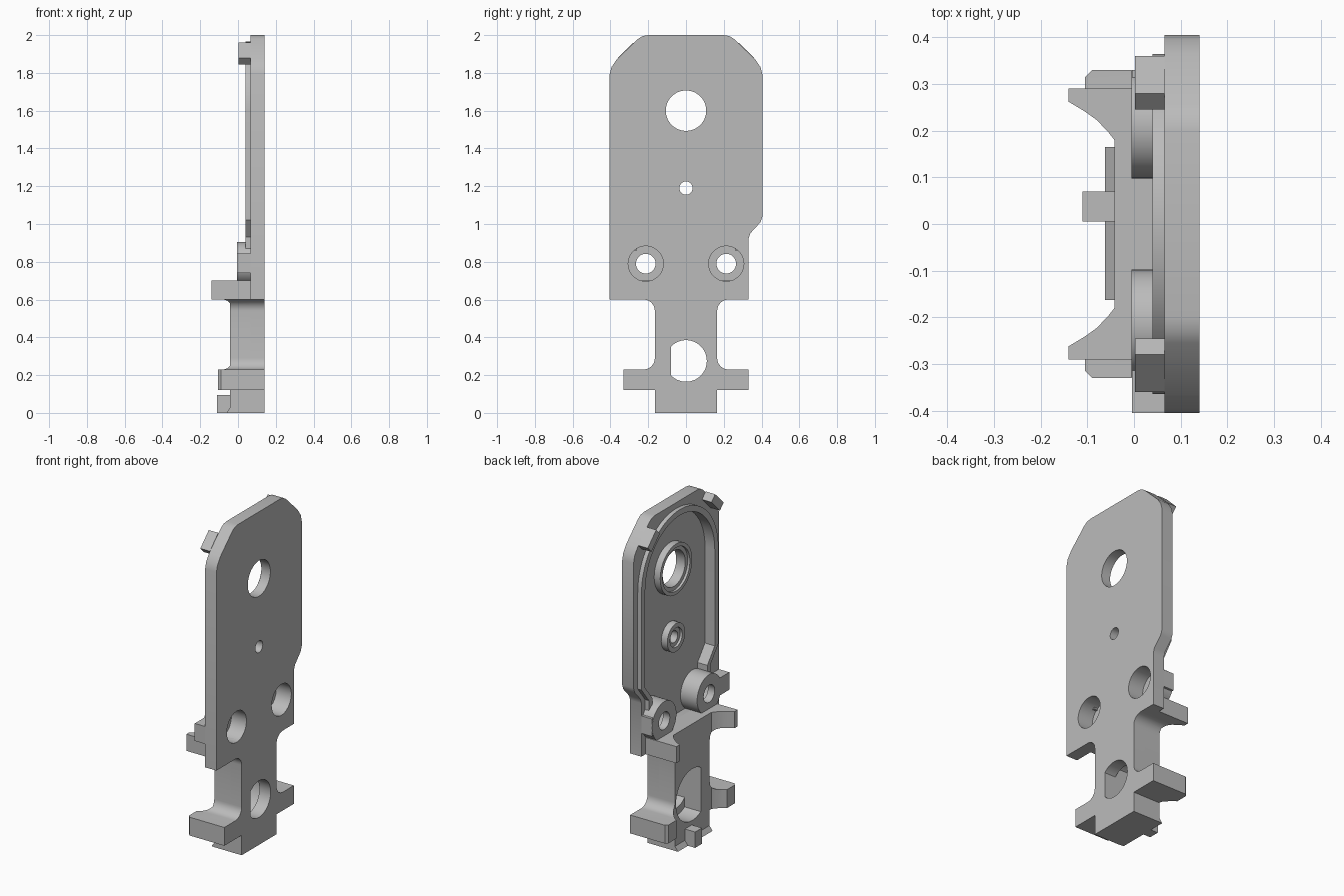
import bpy
import bmesh
from math import cos, sin, pi, radians

if "Cube" in bpy.data.objects:
    bpy.data.objects.remove(bpy.data.objects["Cube"])

grey = bpy.data.materials.new("plain grey")
grey.use_nodes = True
grey.diffuse_color = (0.5, 0.5, 0.5, 1)
grey.node_tree.nodes["Principled BSDF"].inputs["Base Color"].default_value = (0.5, 0.5, 0.5, 1)
parts = []
FACE, BACK = 0.14, 0.065      # outer face and inner face of the plate
FLOOR = 0.105                 # floor of the pocket


def prism(name, pts, axis, a, b, keep=True):
    """Extrude a closed 2D outline along an axis from a to b."""
    place = {"x": lambda p, q, t: (t, p, q),
             "y": lambda p, q, t: (p, t, q),
             "z": lambda p, q, t: (p, q, t)}[axis]
    bm = bmesh.new()
    rings = [[bm.verts.new(place(p, q, t)) for p, q in pts] for t in (a, b)]
    for ring in rings:
        bm.faces.new(ring)
    n = len(pts)
    for i in range(n):
        j = (i + 1) % n
        bm.faces.new((rings[0][i], rings[0][j], rings[1][j], rings[1][i]))
    bmesh.ops.recalc_face_normals(bm, faces=bm.faces)
    mesh = bpy.data.meshes.new(name)
    bm.to_mesh(mesh)
    bm.free()
    obj = bpy.data.objects.new(name, mesh)
    bpy.context.collection.objects.link(obj)
    if keep:
        parts.append(obj)
    return obj


def carve(obj, pts, axis, a, b, operation="DIFFERENCE"):
    """Cut an object with an extruded outline and apply the result."""
    cutter = prism("cutter", pts, axis, a, b, keep=False)
    mod = obj.modifiers.new("carve", "BOOLEAN")
    mod.operation, mod.solver, mod.object = operation, "EXACT", cutter
    deps = bpy.context.evaluated_depsgraph_get()
    mesh = bpy.data.meshes.new_from_object(obj.evaluated_get(deps))
    obj.modifiers.clear()
    obj.data = mesh
    bpy.data.objects.remove(cutter)


def arc(cy, cz, r, start, end, steps):
    angles = [radians(start + (end - start) * i / steps) for i in range(steps + 1)]
    return [(cy + r * cos(t), cz + r * sin(t)) for t in angles]


def circle(cy, cz, r):
    return arc(cy, cz, r, 0, 360, 48)[:-1]


def rect(p0, p1, q0, q1):
    return [(p0, q0), (p1, q0), (p1, q1), (p0, q1)]


def flip(pts):
    return [(-p, q) for p, q in reversed(pts)]


def arch(w, bottom):
    """Round-topped outline with legs that step inward."""
    leg = [(w - 0.07, bottom), (w - 0.07, 0.93), (w, 1.02)]
    return leg + arc(0, 1.6, w, 0, 180, 40) + flip(leg)


def d_shape(r):
    """Circle with its -y side cut off straight."""
    half = 180 - 180 / pi * 0.0
    limit = -0.08
    pts = [(y, z) for y, z in arc(0, 0.275, r, -half, half, 96)[:-1] if y > limit]
    h = (r * r - limit * limit) ** 0.5
    return [(limit, 0.275 - h)] + pts + [(limit, 0.275 + h)]


# Outlines: neck with side tabs and fillets, then plate edges
neck = [(0.165, 0), (0.165, 0.12), (0.33, 0.12), (0.33, 0.23)]
neck += arc(0.225, 0.29, 0.06, 270, 180, 8) + arc(0.225, 0.54, 0.06, 180, 90, 8)
crown = [(0.405, 1.79), (0.395, 1.83), (0.366, 1.872), (0.255, 1.979), (0.23, 1.995), (0.2, 2)]
left_edge = [(0.33, 0.6), (0.33, 0.92), (0.34, 0.95), (0.395, 1.01), (0.405, 1.04)]
right_edge = [(0.405, 0.6)]

# Main plate with lip and pocket
plate = prism("main_plate", neck + left_edge + crown + flip(neck + right_edge + crown),
              "x", BACK, FACE)
carve(plate, arch(0.33, 0.7), "x", -0.2, FLOOR)
lip = prism("pocket_lip", arch(0.365, 0.86), "x", 0.04, BACK)
carve(lip, arch(0.33, 0.7), "x", -0.2, 0.2)
carve(plate, d_shape(0.11), "x", -0.2, 0.3)

# Raised collars around the two pocket holes
for name, z, hole, step, outer in (("large_collar", 1.6, 0.107, 0.13, 0.152),
                                   ("small_collar", 1.19, 0.035, 0.058, 0.085)):
    carve(plate, circle(0, z, hole), "x", -0.2, 0.3)
    collar = prism(name, circle(0, z, outer), "x", 0.065, FLOOR)
    carve(collar, circle(0, z, hole), "x", -0.2, 0.3)
    carve(collar, circle(0, z, step), "x", -0.2, 0.08)

# Screw bosses with side blocks and deep counterbores
for side, s, edge in (("left", 1, 0.33), ("right", -1, 0.405)):
    y = s * 0.213
    boss = prism(side + "_screw_boss", circle(y, 0.79, 0.115), "x", -0.005, FLOOR + 0.005)
    block = prism(side + "_boss_block", rect(*sorted((y, s * edge)), 0.74, 0.845), "x", -0.004, BACK)
    for part in (plate, boss, block):
        carve(part, circle(y, 0.79, 0.093), "x", 0.04, 0.3)
        carve(part, circle(y, 0.79, 0.052), "x", -0.2, 0.3)

# Neck: side outline trimmed by the plan shape with a scooped channel
neck_side = neck + [(0.29, 0.6), (0.29, 0.7)]
scoop = [(-0.105, 0.241), (-0.08, 0.223), (-0.055, 0.197), (-0.042, 0.18)]
upper_plan = [(0.2, 0.29), (-0.14, 0.29), (-0.14, 0.262)] + scoop
lower_plan = [(0.2, 0.34), (-0.09, 0.34), (-0.09, 0.33), (-0.105, 0.315)] + scoop
for name, plan, z0, z1 in (("upper_neck", upper_plan, 0.45, 0.8),
                           ("lower_neck", lower_plan, -0.1, 0.45)):
    part = prism(name, neck_side + flip(neck_side), "x", -0.2, BACK)
    plan = plan + [(x, -y) for x, y in reversed(plan)]
    carve(part, plan, "z", z0, z1, "INTERSECT")
    carve(part, d_shape(0.155), "x", -0.3, 0.3)

# Foot ledge and peg
prism("foot_ledge", [(-0.04, 0), (-0.062, 0), (-0.04, 0.03)], "y", -0.163, 0.165)
prism("foot_peg", rect(-0.11, -0.04, 0, 0.095), "y", 0.005, 0.07)

# Slanted hooks on the upper corners
hook = [(0.36, 1.88), (0.28, 1.96), (0.245, 1.925), (0.325, 1.845)]
prism("left_hook", hook, "x", 0.002, BACK)
prism("right_hook", flip(hook), "x", 0.002, BACK)

# Finish: colour and shading
bpy.ops.object.select_all(action="DESELECT")
for obj in parts:
    obj.data.materials.clear()
    obj.data.materials.append(grey)
    obj.select_set(True)
bpy.context.view_layer.objects.active = plate
bpy.ops.object.shade_smooth_by_angle(angle=radians(30))
